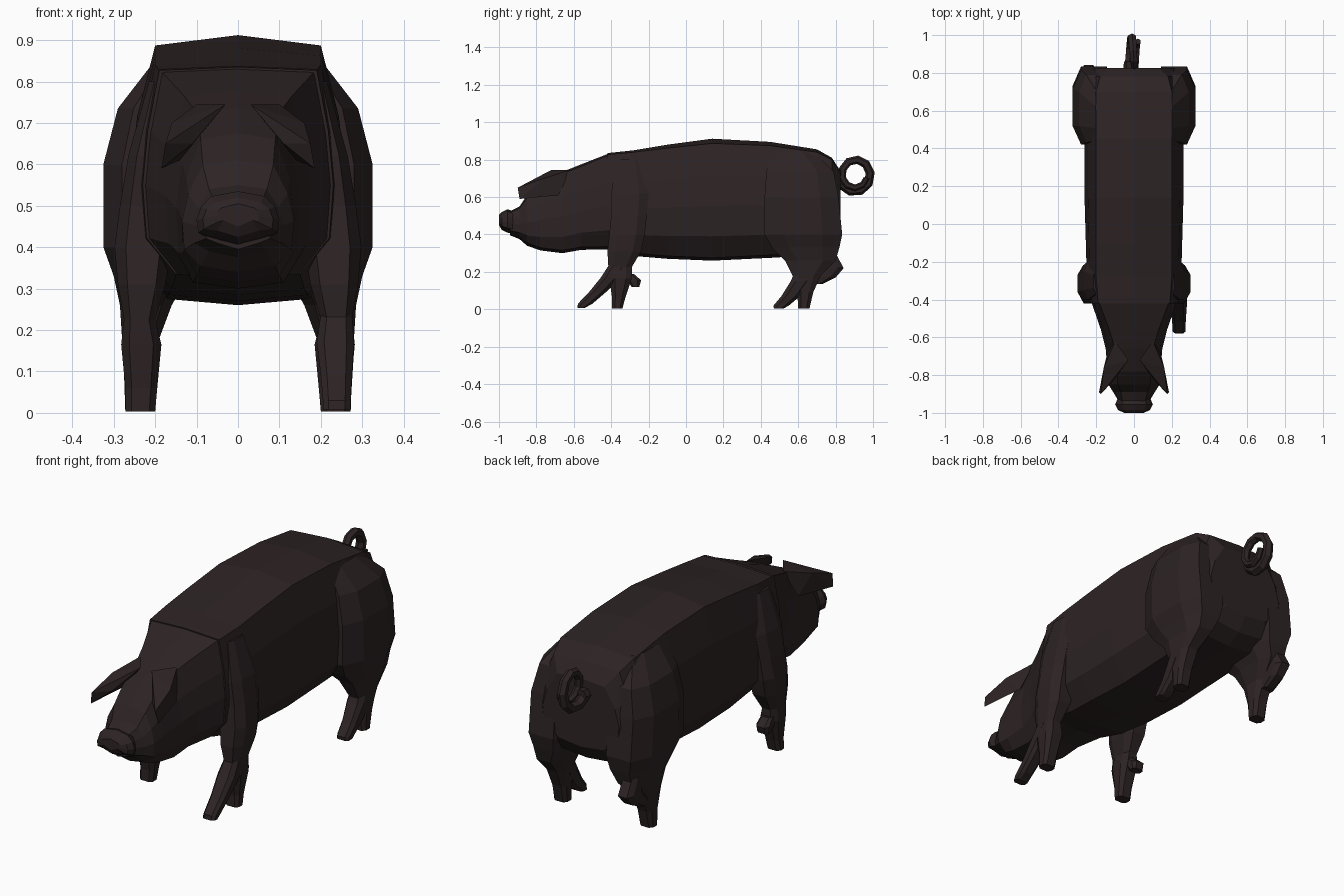
import bpy, bmesh, math
from mathutils import Vector

hide = bpy.data.materials.new("dark brown hide")
hide.diffuse_color = (0.026, 0.017, 0.0175, 1)


def finish(name, bm):
    """Turn a bmesh into a flat shaded object."""
    bmesh.ops.recalc_face_normals(bm, faces=bm.faces)
    me = bpy.data.meshes.new(name)
    bm.to_mesh(me)
    bm.free()
    me.materials.append(hide)
    ob = bpy.data.objects.new(name, me)
    bpy.context.collection.objects.link(ob)
    return ob


def loft(name, rings):
    """Bridge a list of equal-length rings and cap both ends."""
    bm = bmesh.new()
    rows = [[bm.verts.new(p) for p in r] for r in rings]
    n = len(rows[0])
    for a, b in zip(rows, rows[1:]):
        for i in range(n):
            j = (i + 1) % n
            bm.faces.new((a[i], a[j], b[j], b[i]))
    bm.faces.new(rows[0])
    bm.faces.new(rows[-1])
    return finish(name, bm)


def body_ring(y, top, bot, wt, wm, wb, ridge):
    """Symmetric torso section: ridge, flat back, bulging side, narrow belly."""
    h = top - bot
    half = [(wt, top - ridge), (wt + (wm - wt) * 0.7, bot + h * 0.7),
            (wm, bot + h * 0.45), (wm * 0.96, bot + h * 0.2), (wb, bot + 0.015)]
    pts = [(0, top)] + half + [(0, bot)] + [(-x, z) for x, z in reversed(half)]
    return [(x, y, z) for x, z in pts]


def limb(name, side, sections):
    """Stack of chamfered sections (z, y0, y1, x0, x1) on one side."""
    rings = []
    for z, y0, y1, x0, x1 in sections:
        cx, cy, rx, ry = (x0 + x1) / 2, (y0 + y1) / 2, (x1 - x0) / 2, (y1 - y0) / 2
        shape = [(1, .5), (.6, 1), (-.6, 1), (-1, .5), (-1, -.5), (-.6, -1), (.6, -1), (1, -.5)]
        rings.append([(side * (cx + u * rx), cy + v * ry, z) for u, v in shape])
    return loft(name, rings)


# Torso
loft("torso", [body_ring(*r) for r in [
    (-0.42, .835, .32, .19, .23, .15, .008),
    (-0.28, .85, .285, .20, .25, .16, .010),
    (-0.10, .88, .27, .20, .255, .17, .018),
    (0.14, .912, .26, .20, .262, .17, .025),
    (0.45, .895, .275, .20, .262, .17, .020),
    (0.70, .855, .29, .20, .27, .17, .015),
    (0.78, .81, .33, .18, .26, .16, .010),
    (0.825, .74, .40, .13, .21, .12, .010)]])

# Head tapering to the muzzle
loft("head", [body_ring(*r) for r in [
    (-0.40, .838, .32, .19, .23, .15, .008),
    (-0.56, .775, .318, .13, .175, .12, .010),
    (-0.66, .735, .30, .10, .15, .11, .010),
    (-0.78, .675, .315, .09, .14, .10, .015),
    (-0.85, .61, .34, .085, .135, .09, .012),
    (-0.89, .55, .375, .07, .11, .07, .010),
    (-0.94, .525, .395, .06, .08, .05, .008)]])

# Snout disc
loft("snout", [body_ring(*r) for r in [
    (-0.91, .52, .40, .06, .08, .05, .008),
    (-0.955, .535, .41, .065, .10, .06, .012),
    (-0.985, .52, .425, .055, .085, .05, .012),
    (-1.0, .505, .45, .04, .05, .035, .010)]])

for s, word in ((1, "right"), (-1, "left")):
    # Forward-hanging ear
    bm = bmesh.new()
    for x, y, z in [(.03, -.72, .745), (.10, -.62, .745), (.14, -.68, .61),
                    (.175, -.90, .65), (.185, -.89, .59), (.11, -.83, .65), (.16, -.76, .70)]:
        bm.verts.new((s * x, y, z))
    res = bmesh.ops.convex_hull(bm, input=bm.verts)
    loose = [v for v in bm.verts if not v.link_faces]
    bmesh.ops.delete(bm, geom=loose, context='VERTS')
    finish(word + "_ear", bm)

    # Shoulder and front leg
    limb(word + "_front_leg", s, [
        (.80, -.37, -.24, .15, .215), (.62, -.40, -.20, .16, .265),
        (.50, -.40, -.21, .16, .285), (.40, -.41, -.22, .16, .298),
        (.31, -.42, -.24, .175, .29), (.225, -.415, -.29, .20, .275),
        (.165, -.41, -.29, .185, .282), (.06, -.395, -.325, .195, .272),
        (.003, -.395, -.34, .20, .272)])

    # Haunch and hind leg
    limb(word + "_hind_leg", s, [
        (.845, .45, .68, .10, .205), (.735, .43, .79, .10, .29),
        (.60, .42, .815, .10, .325), (.40, .42, .835, .10, .325),
        (.33, .46, .82, .12, .30), (.26, .53, .80, .16, .285),
        (.18, .57, .72, .19, .28), (.09, .595, .68, .195, .275),
        (.003, .60, .66, .20, .272)])

# Right legs have a long forward toe, left legs a spur behind
limb("right_front_toe", 1, [
    (.24, -.41, -.31, .20, .275), (.17, -.455, -.35, .19, .28),
    (.09, -.52, -.43, .20, .275), (.03, -.578, -.50, .205, .272), (.008, -.58, -.54, .205, .272)])
limb("right_hind_toe", 1, [
    (.22, .59, .70, .20, .275), (.15, .56, .67, .19, .28),
    (.07, .51, .61, .20, .275), (.02, .468, .55, .205, .272), (.003, .47, .52, .205, .272)])
limb("left_front_spur", -1, [
    (.19, -.34, -.28, .21, .27), (.155, -.32, -.24, .205, .275), (.12, -.29, -.25, .21, .27)])
limb("left_hind_spur", -1, [
    (.30, .70, .80, .20, .28), (.22, .72, .843, .20, .28),
    (.17, .67, .80, .205, .275), (.135, .66, .73, .21, .27)])

# Curled tail: hexagonal tube swept along a helix
rings = []
steps = 13
for i in range(steps + 1):
    t = i / steps
    a = math.radians(215 + 490 * t)
    r = 0.088 - 0.025 * t
    c = Vector((-0.025 + 0.045 * t, 0.905 + r * math.cos(a), 0.72 + r * 1.05 * math.sin(a)))
    out = Vector((0, math.cos(a), math.sin(a)))
    w = 0.028 - 0.012 * t
    rings.append([c + out * w * math.cos(k * math.pi / 3) + Vector((w * math.sin(k * math.pi / 3), 0, 0))
                  for k in range(6)])
loft("tail", rings)

# Tail root joining the rump
rings = []
for y, z, w in ((.78, .66, .035), (.82, .67, .032), (.86, .675, .028)):
    rings.append([(-0.025 + w * math.cos(k * math.pi / 3), y, z + w * math.sin(k * math.pi / 3))
                  for k in range(6)])
loft("tail_root", rings)
